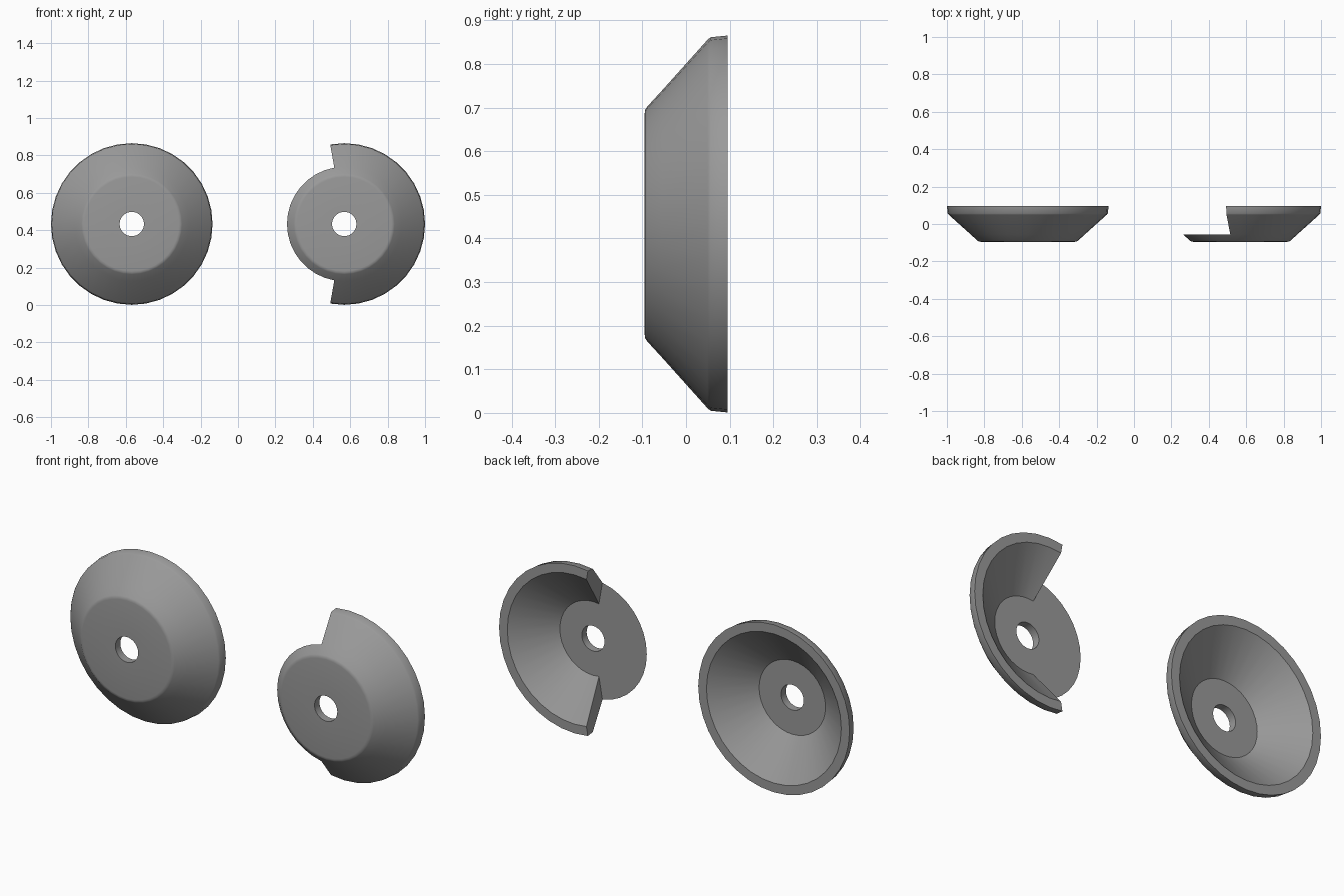
import bpy
import bmesh
from math import cos, sin, radians

cube = bpy.data.objects.get("Cube")
if cube:
    bpy.data.objects.remove(cube, do_unlink=True)

grey = bpy.data.materials.new("mid_grey")
grey.use_nodes = True
colour = (0.32, 0.32, 0.32, 1)
grey.diffuse_color = colour
grey.node_tree.nodes["Principled BSDF"].inputs["Base Color"].default_value = colour

STEP = 10          # degrees per side
HEIGHT = 0.433     # height of the dish axis

# Closed cross-section as (radius, y)
HOLE_FRONT = (0.065, -0.095)
BEVEL = [(0.252, -0.095), (0.262, -0.0935), (0.269, -0.089)]
BASE_EDGE = (0.306, -0.055)
WALL = [(0.422, 0.049), (0.428, 0.056), (0.432, 0.095), (0.385, 0.095)]
FLOOR = (0.19, -0.055)
HOLE_BACK = (0.065, -0.055)
PROFILE = [HOLE_FRONT, *BEVEL, BASE_EDGE, *WALL, FLOOR, HOLE_BACK]
EDGE = PROFILE.index(BASE_EDGE)
INNER = PROFILE.index(FLOOR)


def make_dish(name, x, cut=None):
    """Revolve the section about y; between the cut angles keep only the base."""
    bm = bmesh.new()
    angles = range(0, 360, STEP)
    rings = [[bm.verts.new((x + r * cos(radians(a)), y, HEIGHT + r * sin(radians(a))))
              for r, y in PROFILE] for a in angles]
    full = list(range(len(PROFILE)))
    low = full[:EDGE + 1] + full[INNER:]
    for i, a in enumerate(angles):
        this, after = rings[i], rings[(i + 1) % len(rings)]
        loop = low if cut and cut[0] <= a < cut[1] else full
        for p, q in zip(loop, loop[1:] + loop[:1]):
            bm.faces.new((this[p], this[q], after[q], after[p]))
    # Flat ends of the cut wall
    if cut:
        for a in cut:
            bm.faces.new(rings[a // STEP][EDGE:INNER + 1])
    bmesh.ops.delete(bm, geom=[v for v in bm.verts if not v.link_faces], context='VERTS')
    bmesh.ops.recalc_face_normals(bm, faces=bm.faces)
    mesh = bpy.data.meshes.new(name)
    bm.to_mesh(mesh)
    bm.free()
    mesh.materials.append(grey)
    obj = bpy.data.objects.new(name, mesh)
    bpy.context.collection.objects.link(obj)
    bpy.ops.object.select_all(action='DESELECT')
    obj.select_set(True)
    bpy.context.view_layer.objects.active = obj
    bpy.ops.object.shade_smooth_by_angle(angle=radians(35))


make_dish("whole_dish", -0.568)
make_dish("cut_dish", 0.568, cut=(100, 260))
